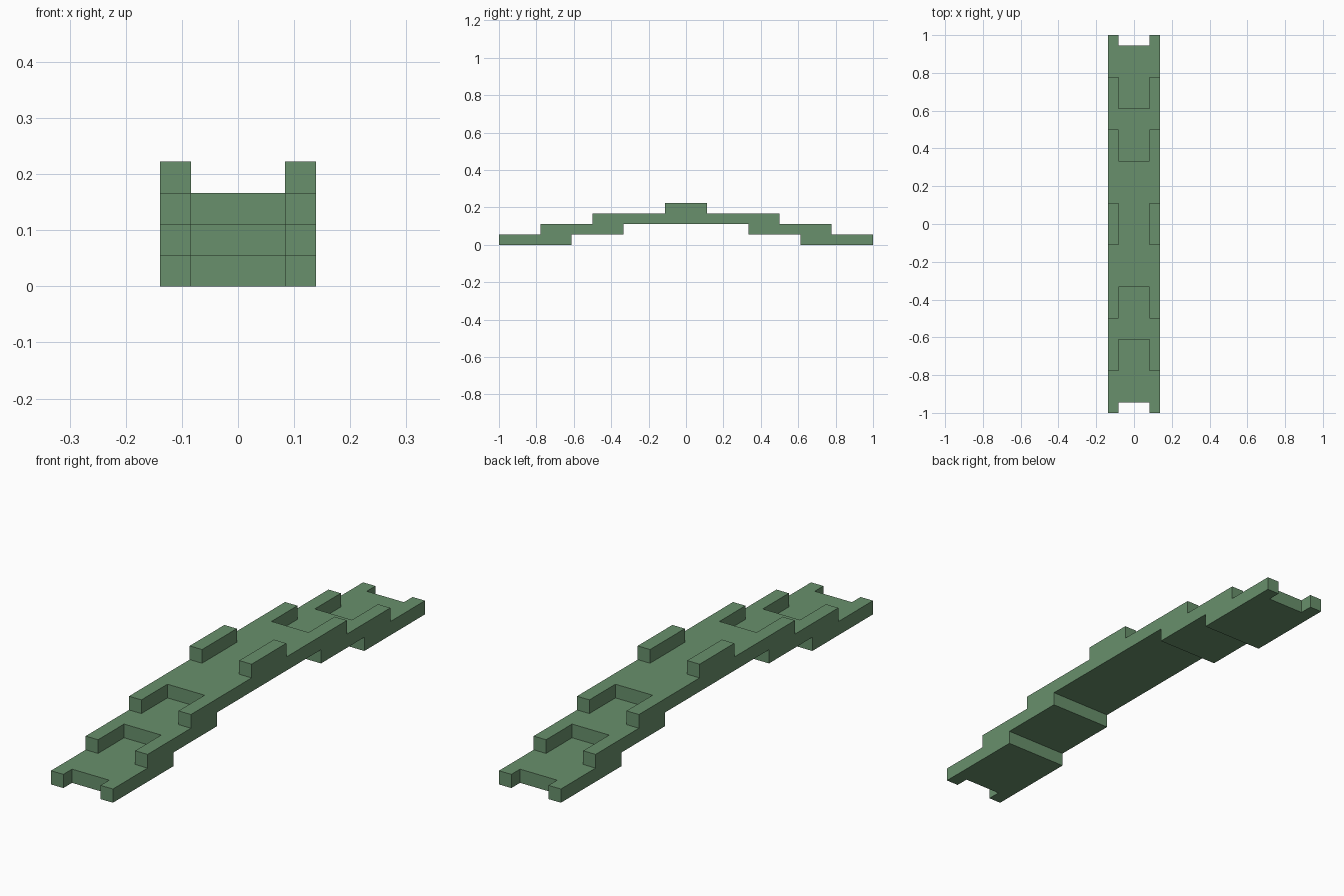
import bpy
import bmesh

cube = bpy.data.objects.get("Cube")
if cube:
    bpy.data.objects.remove(cube, do_unlink=True)

U = 1 / 18           # slab thickness and rail width
OUTER = 2.5 * U      # half the bridge width
INNER = 1.5 * U      # half the deck width between the rails

green = bpy.data.materials.new("muted green")
green.use_nodes = True
green.diffuse_color = (0.14, 0.28, 0.15, 1)
green.node_tree.nodes["Principled BSDF"].inputs["Base Color"].default_value = (0.14, 0.28, 0.15, 1)


def extrude_outline(name, outline, level, mirror):
    """Extrude a plan outline by one layer and mirror it along the chosen axes."""
    bm = bmesh.new()
    face = bm.faces.new([bm.verts.new((x, y, level * U)) for x, y in outline])
    top = bmesh.ops.extrude_face_region(bm, geom=[face])["geom"]
    verts = [v for v in top if isinstance(v, bmesh.types.BMVert)]
    bmesh.ops.translate(bm, verts=verts, vec=(0, 0, U))
    bmesh.ops.recalc_face_normals(bm, faces=bm.faces)
    mesh = bpy.data.meshes.new(name)
    bm.to_mesh(mesh)
    bm.free()
    mesh.materials.append(green)
    obj = bpy.data.objects.new(name, mesh)
    bpy.context.collection.objects.link(obj)
    if any(mirror):
        mod = obj.modifiers.new("Mirror", 'MIRROR')
        mod.use_axis = mirror
        mod.use_mirror_merge = False
    return obj


def notched_slab(name, start, deck_end, rail_end, level):
    """A slab whose two rails reach past its deck, at both ends of the bridge."""
    right = [(OUTER, start), (OUTER, rail_end), (INNER, rail_end), (INNER, deck_end)]
    left = [(-x, y) for x, y in reversed(right)]
    return extrude_outline(name, right + left, level, (False, True, False))


# Ramp slabs climbing from each end
notched_slab("end_slab", 11 * U, 17 * U, 18 * U, 0)
notched_slab("step_slab", 6 * U, 11 * U, 14 * U, 1)

# Raised middle span, notched at both ends
corner = [(OUTER, 9 * U), (INNER, 9 * U), (INNER, 6 * U)]
half = corner + [(-x, y) for x, y in reversed(corner)]
extrude_outline("middle_span", half + [(-x, -y) for x, y in half], 2, (False, False, False))

# Curbs at the crown
curb = [(INNER, -2 * U), (OUTER, -2 * U), (OUTER, 2 * U), (INNER, 2 * U)]
extrude_outline("crown_curb", curb, 3, (True, False, False))
